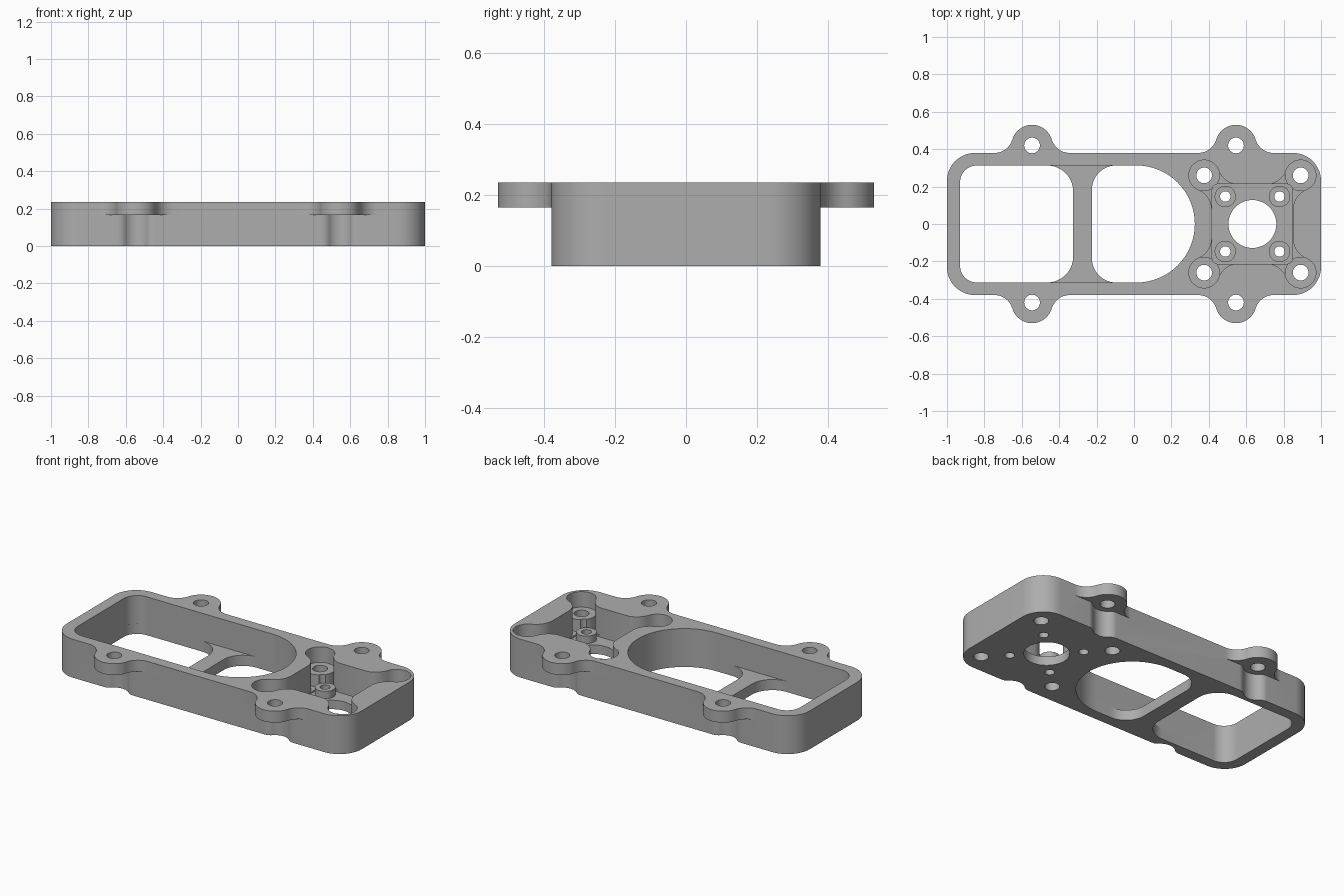
import bpy, math
from math import pi, sqrt, atan2

if "Cube" in bpy.data.objects:
    bpy.data.objects.remove(bpy.data.objects["Cube"])

TOP, EAR_Z, FLOOR = 0.235, 0.165, 0.065
grey = bpy.data.materials.new("plain grey")
grey.diffuse_color = (0.42, 0.42, 0.42, 1)
grey.use_nodes = True
grey.node_tree.nodes["Principled BSDF"].inputs["Base Color"].default_value = grey.diffuse_color


def arc(c, r, a0, a1, n=12):
    return [(c[0] + r * math.cos(a0 + (a1 - a0) * i / n),
             c[1] + r * math.sin(a0 + (a1 - a0) * i / n)) for i in range(n + 1)]


def circle(x, y, r, n=48):
    return arc((x, y), r, 0, 2 * pi * (n - 1) / n, n - 1)


def rounded(x0, x1, y, rl, rr, n=14):
    """Rectangle symmetric in y, with its own left and right corner radii."""
    p = arc((x1 - rr, -y + rr), rr, -pi / 2, 0, n) + arc((x1 - rr, y - rr), rr, 0, pi / 2, n)
    return p + arc((x0 + rl, y - rl), rl, pi / 2, pi, n) + arc((x0 + rl, -y + rl), rl, pi, 1.5 * pi, n)


def prism(name, pts, z0, z1):
    clean = [p for i, p in enumerate(pts) if math.dist(p, pts[i - 1]) > 1e-5]
    if sum(a[0] * b[1] - b[0] * a[1] for a, b in zip(clean, clean[1:] + clean[:1])) < 0:
        clean.reverse()
    n = len(clean)
    mesh = bpy.data.meshes.new(name)
    mesh.from_pydata([(x, y, z) for z in (z0, z1) for x, y in clean], [],
                     [list(range(n))[::-1], list(range(n, 2 * n))]
                     + [(i, (i + 1) % n, n + (i + 1) % n, n + i) for i in range(n)])
    mesh.materials.append(grey)
    ob = bpy.data.objects.new(name, mesh)
    bpy.context.collection.objects.link(ob)
    return ob


def combine(target, tool, op):
    mod = target.modifiers.new("bool", 'BOOLEAN')
    mod.operation, mod.solver, mod.object = op, 'EXACT', tool
    bpy.context.view_layer.objects.active = target
    bpy.ops.object.modifier_apply(modifier=mod.name)
    bpy.data.objects.remove(tool)


def cut(pts, z0, z1):
    combine(body, prism("cutter", pts, z0, z1), 'DIFFERENCE')


def bump(c, r, rf, back):
    """Round lobe blended by fillets into the line v = 0, closed at v = back."""
    dx = sqrt((r + rf) ** 2 - (rf - c) ** 2)
    a = atan2(c - rf, dx)                      # from left fillet centre to lobe centre
    half = arc((-dx, rf), rf, -pi / 2, a) + arc((0, c), r, a + pi, pi / 2, 16)
    return [(-dx, back)] + half + [(-u, v) for u, v in half[-2::-1]] + [(dx, back)]


# Main block
body = prism("housing_body", rounded(-1, 1, 0.38, 0.15, 0.15), 0, TOP)

# Screw ears, with relief channels in the wall below them
for sx in (-1, 1):
    for sy in (-1, 1):
        x = 0.545 * sx
        cut([(x + u, sy * (0.38 - v)) for u, v in bump(-0.04, 0.08, 0.06, -0.05)], -0.1, EAR_Z)
        ear = prism("ear", [(x + u, sy * (0.38 + v)) for u, v in bump(0.04, 0.11, 0.1, -0.03)], EAR_Z, TOP)
        combine(body, ear, 'UNION')
        cut(circle(x, 0.42 * sy, 0.042, 32), EAR_Z - 0.05, TOP + 0.1)

# Large pocket with two openings separated by a low bar
cut(rounded(-0.93, 0.325, 0.313, 0.09, 0.3129, 28), FLOOR, TOP + 0.1)
cut(rounded(-0.93, -0.325, 0.313, 0.09, 0.14), -0.1, FLOOR + 0.02)
cut(rounded(-0.225, 0.325, 0.313, 0.13, 0.3129, 28), -0.1, FLOOR + 0.02)

# Lobed pocket: a square with four filleted corner lobes
CX, LX, LY, WX, WY, R, RF = 0.633, 0.258, 0.26, 0.217, 0.21, 0.082, 0.116
fy = LY - sqrt((R + RF) ** 2 - (WX + RF - LX) ** 2)
fx = LX - sqrt((R + RF) ** 2 - (WY + RF - LY) ** 2)
a1 = atan2(LY - fy, LX - WX - RF)
a2 = atan2(LY - WY - RF, LX - fx)
quad = (arc((WX + RF, fy), RF, pi, a1) + arc((LX, LY), R, a1 - pi, a2 + pi, 24)
        + arc((fx, WY + RF), RF, a2, -pi / 2))
half = quad + [(-u, v) for u, v in quad[::-1]]
lobed = half + [(u, -v) for u, v in half[::-1]]
cut([(CX + u, v) for u, v in lobed], FLOOR, TOP + 0.1)

# Corner pillars inside the lobes, trimmed by the square recess
corners = [(sx, sy) for sx in (-1, 1) for sy in (-1, 1)]
for sx, sy in corners:
    pillar = prism("pillar", circle(CX + LX * sx, LY * sy, R + 0.002), FLOOR - 0.03, 0.14)
    combine(body, pillar, 'UNION')
cut(rounded(CX - 0.215, CX + 0.215, 0.213, 0.03, 0.03, 6), FLOOR - 0.01, TOP + 0.1)

# Small screw bosses, then all through holes
for sx, sy in corners:
    bx, by = CX + 0.145 * sx, 0.147 * sy
    combine(body, prism("boss", circle(bx, by, 0.057, 36), FLOOR - 0.03, 0.1), 'UNION')
    cut(circle(bx, by, 0.028, 24), -0.1, TOP)
    cut(circle(CX + LX * sx, LY * sy, 0.042, 32), -0.1, TOP)
cut(circle(CX, 0, 0.128), -0.1, TOP)

bpy.ops.object.select_all(action='DESELECT')
body.select_set(True)
bpy.context.view_layer.objects.active = body
bpy.ops.object.shade_smooth_by_angle(angle=math.radians(30))
